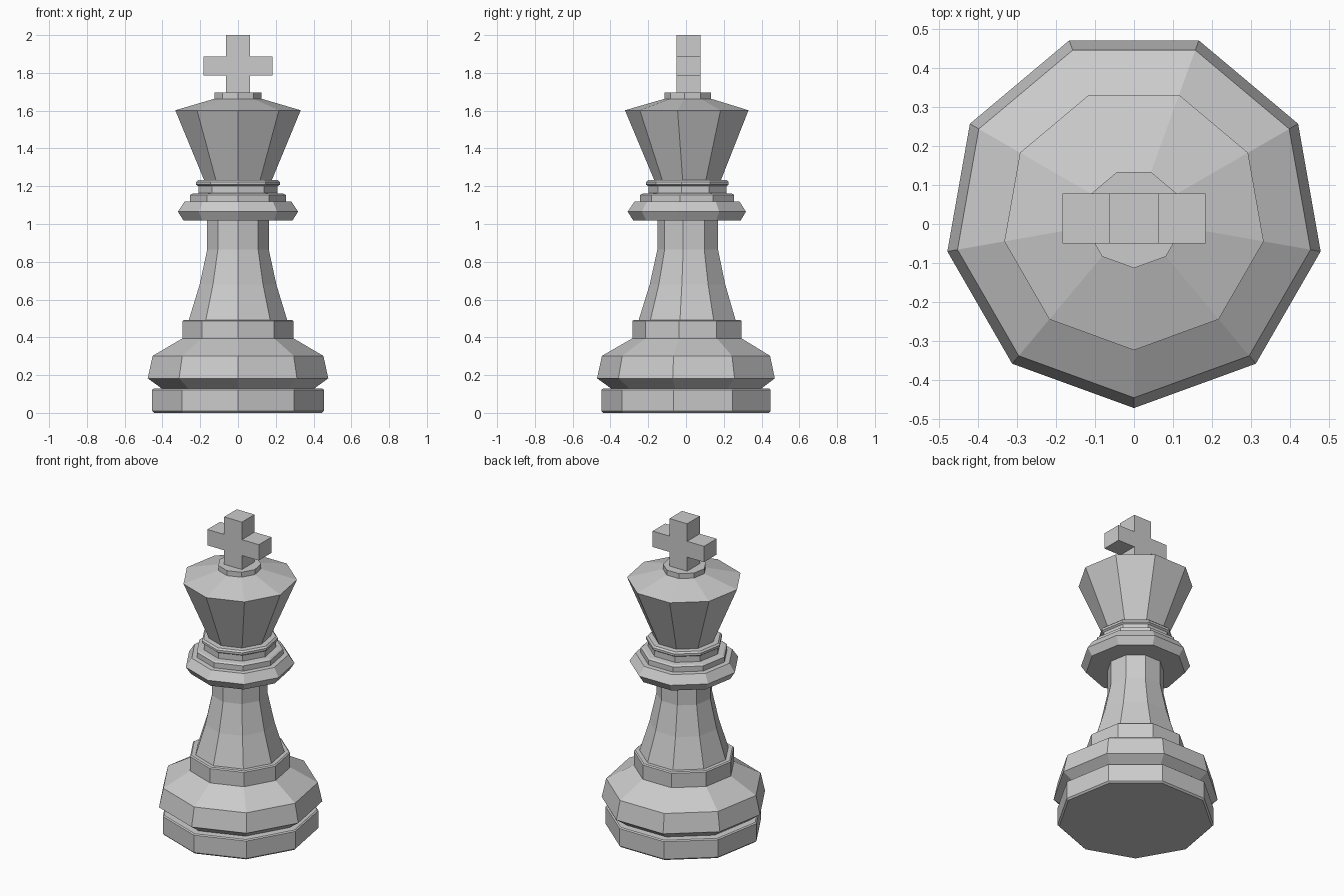
import bpy, bmesh, math

if "Cube" in bpy.data.objects:
    bpy.data.objects.remove(bpy.data.objects["Cube"])

SIDES = 9
CY = 0.014  # a nine-sided outline is centred by its bounds, so its axis sits slightly back
K = 1 / math.cos(math.radians(10))  # half-width -> corner radius


def finish(name, bm):
    bmesh.ops.recalc_face_normals(bm, faces=bm.faces)
    mesh = bpy.data.meshes.new(name)
    bm.to_mesh(mesh)
    bm.free()
    obj = bpy.data.objects.new(name, mesh)
    bpy.context.collection.objects.link(obj)
    return obj


def lathe(name, profile):
    """Faceted turned part from (half-width, z) points, with a corner facing front."""
    bm = bmesh.new()
    rings = []
    for w, z in profile:
        ring = []
        for i in range(SIDES):
            a = -math.pi / 2 + i * math.tau / SIDES
            ring.append(bm.verts.new((w * K * math.cos(a), CY + w * K * math.sin(a), z)))
        rings.append(ring)
    for lo, hi in zip(rings, rings[1:]):
        for i in range(SIDES):
            j = (i + 1) % SIDES
            bm.faces.new((lo[i], lo[j], hi[j], hi[i]))
    bm.faces.new(rings[0])
    bm.faces.new(rings[-1])
    return finish(name, bm)


# Foot, shoulder, stem, collar and head, all turned as one closed body
lathe("turned_body", [
    # foot disc
    (0.445, 0.0), (0.455, 0.01), (0.455, 0.122), (0.447, 0.128), (0.405, 0.13),
    # wide shoulder
    (0.478, 0.183), (0.452, 0.302), (0.293, 0.395),
    # step and flared stem
    (0.293, 0.487), (0.285, 0.493), (0.26, 0.493),
    (0.203, 0.68), (0.163, 0.865), (0.163, 1.018),
    # collar
    (0.288, 1.018), (0.318, 1.065), (0.283, 1.118),
    (0.253, 1.12), (0.253, 1.153), (0.243, 1.16), (0.21, 1.163),
    (0.21, 1.2), (0.222, 1.208), (0.222, 1.222), (0.212, 1.232), (0.18, 1.234),
    # flared head
    (0.332, 1.602), (0.125, 1.663),
    # finial seat
    (0.125, 1.695),
])

# Cross finial: half outline mirrored and extruded in depth
p, a, d = 0.063, 0.183, 0.064
half = [(p, 1.69), (p, 1.785), (a, 1.785), (a, 1.887), (p, 1.887), (p, 2.0)]
outline = half + [(-x, z) for x, z in reversed(half)]
bm = bmesh.new()
face = bm.faces.new([bm.verts.new((x, CY - d, z)) for x, z in outline])
ext = bmesh.ops.extrude_face_region(bm, geom=[face], use_keep_orig=True)
verts = [v for v in ext["geom"] if isinstance(v, bmesh.types.BMVert)]
bmesh.ops.translate(bm, verts=verts, vec=(0, 2 * d, 0))
finish("cross_finial", bm)
